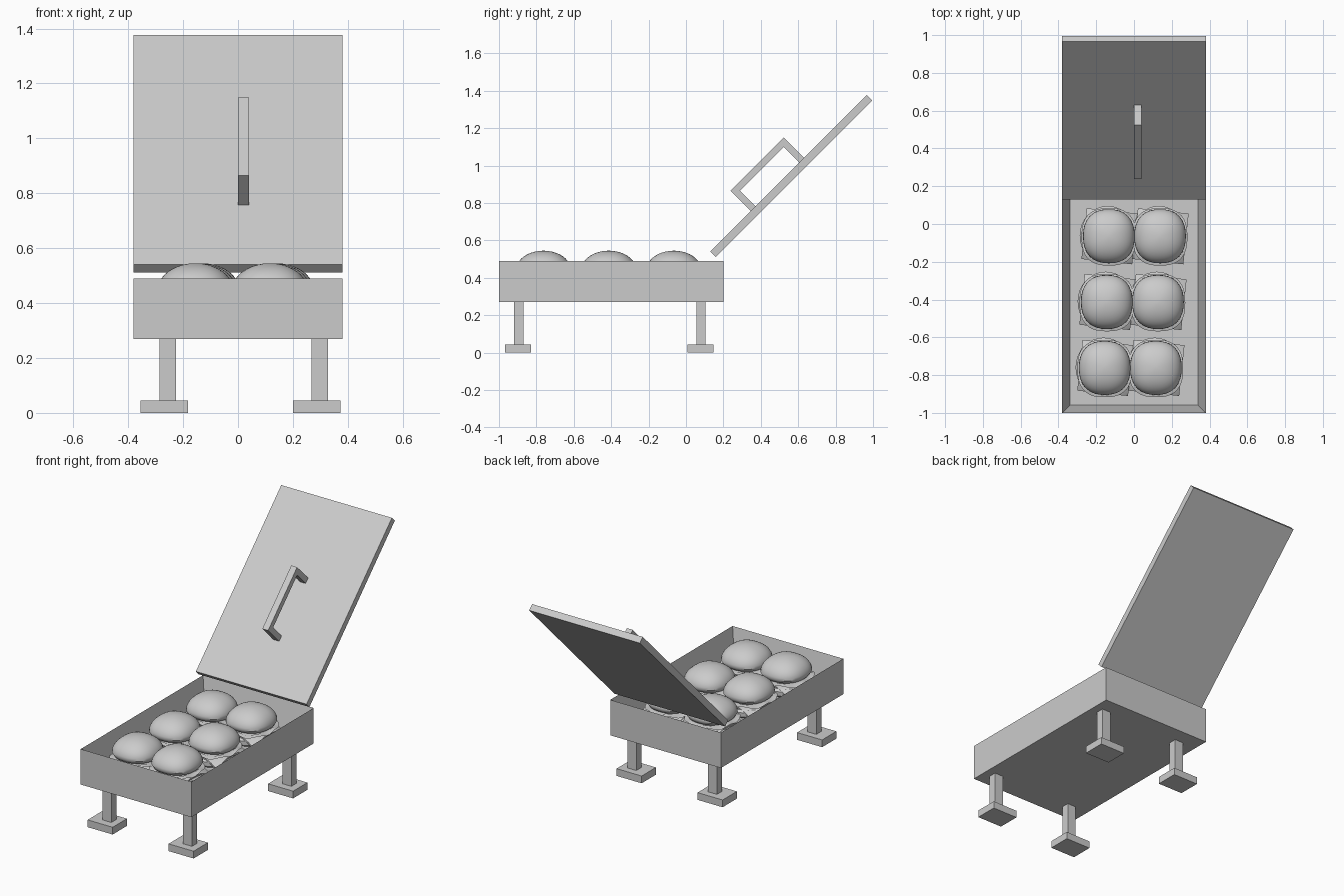
import bpy, bmesh, math
from mathutils import Matrix, Vector

if "Cube" in bpy.data.objects:
    bpy.data.objects.remove(bpy.data.objects["Cube"])

grey = bpy.data.materials.new("plain grey")
grey.diffuse_color = (0.6, 0.6, 0.6, 1)
grey.use_nodes = True
grey.node_tree.nodes["Principled BSDF"].inputs["Base Color"].default_value = grey.diffuse_color


def make(name, bm, smooth=False):
    bmesh.ops.recalc_face_normals(bm, faces=bm.faces)
    me = bpy.data.meshes.new(name)
    bm.to_mesh(me)
    bm.free()
    me.materials.append(grey)
    ob = bpy.data.objects.new(name, me)
    bpy.context.collection.objects.link(ob)
    if smooth:
        bpy.ops.object.select_all(action='DESELECT')
        ob.select_set(True)
        bpy.context.view_layer.objects.active = ob
        bpy.ops.object.shade_smooth_by_angle(angle=math.radians(40))
    return ob


def add_box(bm, lo, hi):
    lo, hi = Vector(lo), Vector(hi)
    m = Matrix.Translation((lo + hi) / 2) @ Matrix.Diagonal((*(hi - lo), 1))
    bmesh.ops.create_cube(bm, size=1, matrix=m)


def box(name, lo, hi):
    bm = bmesh.new()
    add_box(bm, lo, hi)
    return make(name, bm)


def lathe(name, profile, centre, sx=1.0, sy=1.0, power=2.0, segs=32, wave=0.0):
    """Closed stack of (radius, z) rings; power > 2 squares the outline off."""
    bm = bmesh.new()
    rings = []
    for r, z in profile:
        ring = []
        for i in range(segs):
            a = 2 * math.pi * i / segs
            c, s = math.cos(a), math.sin(a)
            k = r / (abs(c) ** power + abs(s) ** power) ** (1 / power)
            ring.append(bm.verts.new((centre[0] + k * c * sx, centre[1] + k * s * sy,
                                      z + wave * math.sin(7 * a))))
        rings.append(ring)
    for a, b in zip(rings, rings[1:]):
        for i in range(segs):
            j = (i + 1) % segs
            bm.faces.new((a[i], a[j], b[j], b[i]))
    bm.faces.new(rings[0])
    bm.faces.new(rings[-1])
    return make(name, bm, True)


# open tray: a block with its top face inset and pushed down
bm = bmesh.new()
add_box(bm, (-0.38, -1, 0.27), (0.38, 0.2, 0.49))
bm.normal_update()
top = max(bm.faces, key=lambda f: f.calc_center_median().z)
bmesh.ops.inset_region(bm, faces=[top], thickness=0.058)
bmesh.ops.translate(bm, verts=top.verts, vec=(0, 0, -0.19))
make("tray", bm)

# legs with flat feet
for side, lx, fx in (("left", -0.256, -0.269), ("right", 0.298, 0.287)):
    for end, ly, fy in (("front", -0.895, -0.898), ("back", 0.08, 0.078)):
        box(f"{end}_{side}_leg", (lx - 0.03, ly - 0.025, 0.045), (lx + 0.03, ly + 0.025, 0.27))
        box(f"{end}_{side}_foot", (fx - 0.086, fy - 0.07, 0), (fx + 0.086, fy + 0.07, 0.045))

# lid and handle, built flat and tilted open by 45 degrees
tilt = Matrix.Translation((0, 0.5625, 0.9445)) @ Matrix.Rotation(math.radians(45), 4, 'X')
lid = box("lid", (-0.38, -0.592, -0.02), (0.38, 0.592, 0.02))
bm = bmesh.new()
outline = [(-0.285, 0.02), (-0.285, 0.173), (0.117, 0.173), (0.117, 0.02),
           (0.082, 0.02), (0.082, 0.138), (-0.25, 0.138), (-0.25, 0.02)]
face = bm.faces.new([bm.verts.new((0, u, v)) for u, v in outline])
ext = bmesh.ops.extrude_face_region(bm, geom=[face])
bmesh.ops.translate(bm, vec=(0.04, 0, 0),
                    verts=[v for v in ext["geom"] if isinstance(v, bmesh.types.BMVert)])
handle = make("lid_handle", bm)
for ob in (lid, handle):
    ob.data.transform(tilt)

# six burgers in two columns
dome = [(0.115, 0.425), (0.13, 0.43)]
dome += [(0.143 * math.cos(a), 0.45 + 0.095 * math.sin(a))
         for a in (math.radians(8.8 * i) for i in range(11))]
dome[-1] = (0.008, 0.545)
for row, y in enumerate((-0.065, -0.413, -0.762)):
    for col, x in enumerate((-0.133, 0.138)):
        x0 = x - 0.011 * row
        tag = f"{row + 1}_{col + 1}"
        lathe("bun_top_" + tag, dome, (x0, y), 0.955, 1.0, 2.35)
        lathe("lettuce_" + tag, [(0.13, 0.412), (0.152, 0.416), (0.13, 0.422)],
              (x0, y - 0.003), 0.95, 1.0, 2.6, 42, 0.006)
        # cheese slice with drooping corners
        bm = bmesh.new()
        bmesh.ops.create_grid(bm, x_segments=6, y_segments=6, size=0.135)
        for v in bm.verts:
            v.co.z = -0.9 * max(0, v.co.xy.length - 0.14)
        ext = bmesh.ops.extrude_face_region(bm, geom=bm.faces[:])
        bmesh.ops.translate(bm, vec=(0, 0, 0.01),
                            verts=[v for v in ext["geom"] if isinstance(v, bmesh.types.BMVert)])
        bmesh.ops.transform(bm, verts=bm.verts, matrix=Matrix.Translation((x0 + 0.003, y, 0.4))
                            @ Matrix.Rotation(math.radians(-6), 4, 'Z'))
        make("cheese_" + tag, bm, True)
        lathe("patty_" + tag, [(0.14, 0.35), (0.153, 0.362), (0.153, 0.388), (0.14, 0.4)],
              (x0 - 0.006, y + 0.003), 0.97, 1.03)
        lathe("bun_bottom_" + tag, [(0.11, 0.3), (0.135, 0.315), (0.14, 0.34), (0.135, 0.352)],
              (x0, y), 0.96, 1.0, 2.35)
